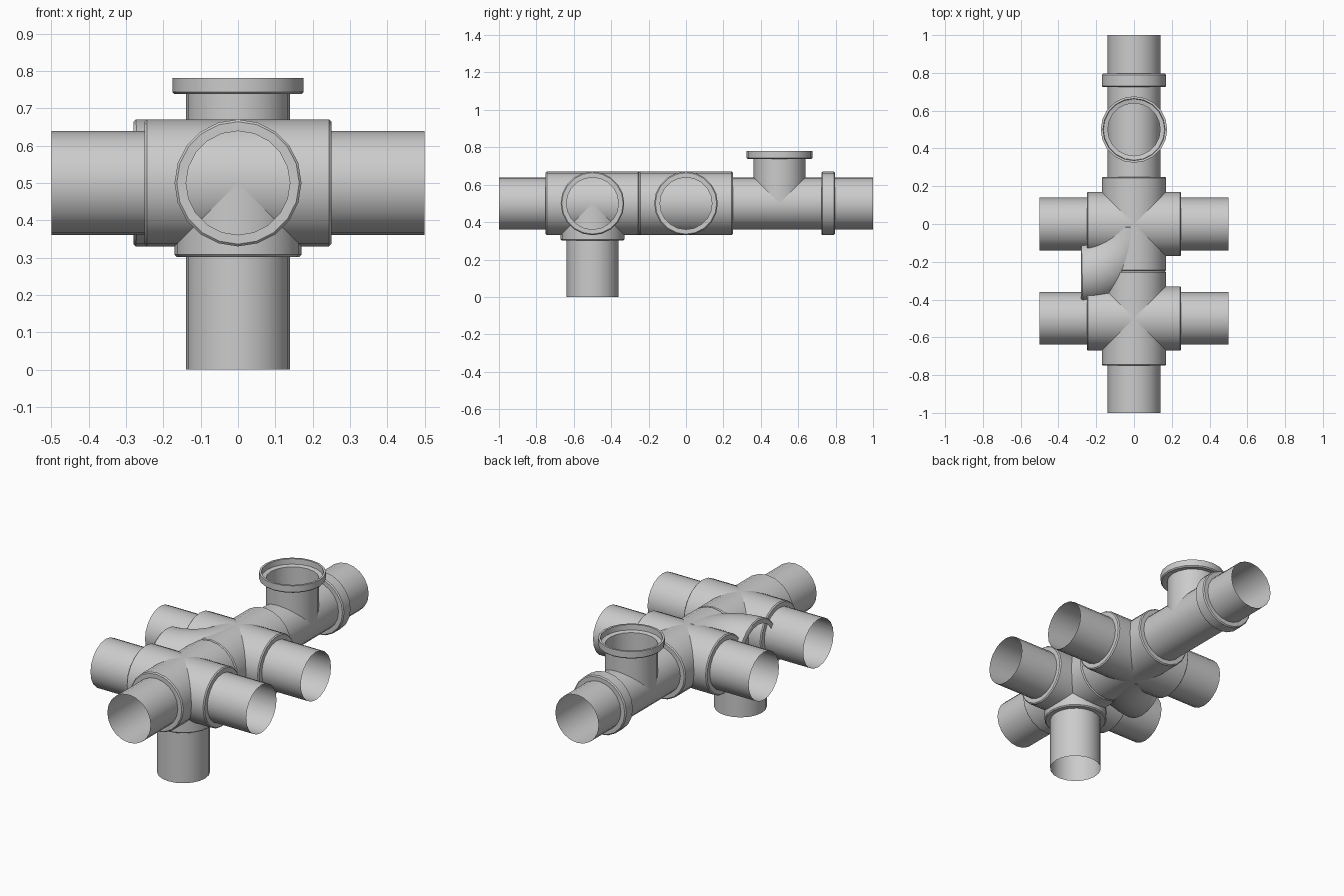
import bpy, bmesh, math
from mathutils import Vector, Matrix

if "Cube" in bpy.data.objects:
    bpy.data.objects.remove(bpy.data.objects["Cube"])

SIDES = 20
R, S = 0.139, 0.17          # pipe and sleeve radius
AX = 0.5                    # height of the pipe axis


def finish(name, bm):
    bmesh.ops.recalc_face_normals(bm, faces=bm.faces)
    me = bpy.data.meshes.new(name)
    bm.to_mesh(me)
    bm.free()
    ob = bpy.data.objects.new(name, me)
    bpy.context.collection.objects.link(ob)
    bpy.ops.object.select_all(action='DESELECT')
    ob.select_set(True)
    bpy.context.view_layer.objects.active = ob
    bpy.ops.object.shade_smooth_by_angle(angle=math.radians(30))
    return ob


def skin(bm, rings):
    for a, b in zip(rings, rings[1:]):
        for i in range(SIDES):
            j = (i + 1) % SIDES
            bm.faces.new((a[i], a[j], b[j], b[i]))


ROT = {'Z': Matrix.Identity(3),
       'X': Matrix.Rotation(math.pi / 2, 3, 'Y'),
       'Y': Matrix.Rotation(-math.pi / 2, 3, 'X')}


def lathe(name, profile, origin, axis):
    """Turn (radius, distance) points about an axis through origin."""
    bm = bmesh.new()
    rings = []
    for r, t in profile:
        ring = []
        for i in range(SIDES):
            a = 2 * math.pi * i / SIDES
            p = ROT[axis] @ Vector((r * math.cos(a), r * math.sin(a), t))
            ring.append(bm.verts.new(p + Vector(origin)))
        rings.append(ring)
    skin(bm, rings)
    return finish(name, bm)


def pipe(name, origin, axis, a, b):
    return lathe(name, [(R, a), (R, b)], origin, axis)


def sleeve(name, origin, axis, a, b):
    c = 0.006
    return lathe(name, [(R, a), (S - c, a), (S, a + c), (S, b - c), (S - c, b), (R, b)],
                 origin, axis)


# main run and its sleeves
pipe("main_pipe", (0, 0, AX), 'Y', -1, 1)
for label, y in (("front", -0.5), ("middle", 0.0)):
    sleeve(label + "_main_sleeve", (0, y, AX), 'Y', -0.25, 0.25)
    sleeve(label + "_cross_sleeve", (0, y, AX), 'X', -0.25, 0.25)
    pipe(label + "_cross_pipe", (0, y, AX), 'X', -0.5, 0.5)

# downward branch
pipe("down_pipe", (0, -0.5, 0), 'Z', 0, AX)
sleeve("down_sleeve", (0, -0.5, 0), 'Z', 0.302, AX)

# upward branch with open flange cup
pipe("up_pipe", (0, 0.5, 0), 'Z', AX, 0.745)
lathe("up_flange", [(R, 0.742), (0.17, 0.738), (0.176, 0.744), (0.176, 0.781),
                    (0.164, 0.781), (0.162, 0.75), (R, 0.745)], (0, 0.5, 0), 'Z')

# clamp collar on the back run
sleeve("back_collar", (0, 0.76, AX), 'Y', -0.036, 0.036)

# elbow sleeve tucked against the left side
bm = bmesh.new()
centre, bend = Vector((-0.28, -0.012, AX)), 0.25
steps = 8
path = [(R, 0.0), (S - 0.006, 0.0), (S, 0.015)]
path += [(S, k / steps) for k in range(1, steps)]
path += [(S, 0.985), (S - 0.006, 1.0), (R, 1.0)]
rings = []
for r, t in path:
    th = t * math.pi / 2
    out = Vector((math.sin(th), -math.cos(th), 0))
    rings.append([bm.verts.new(centre + out * (bend + r * math.cos(2 * math.pi * i / SIDES))
                               + Vector((0, 0, r * math.sin(2 * math.pi * i / SIDES))))
                  for i in range(SIDES)])
skin(bm, rings)
finish("side_elbow", bm)
